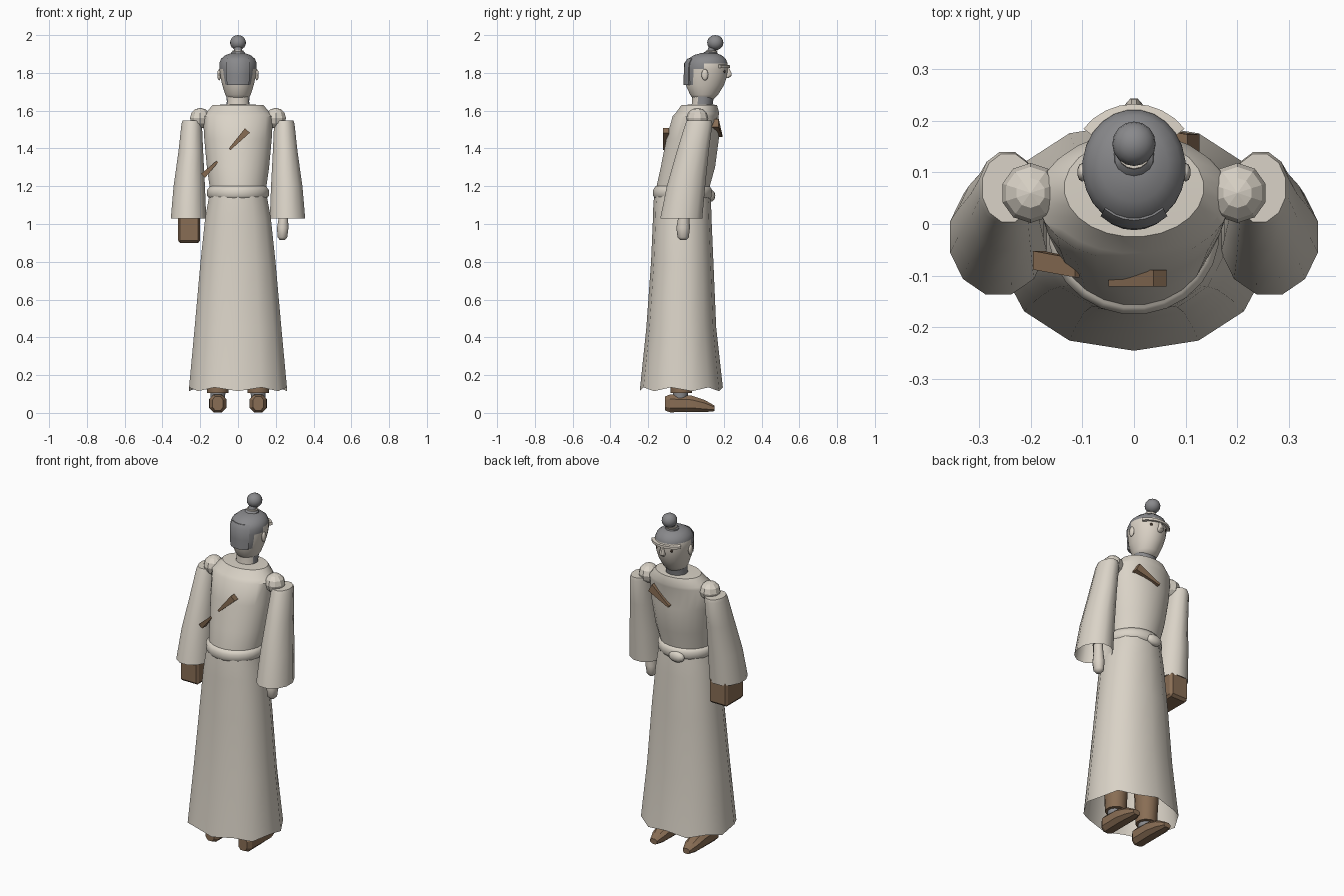
import bpy, bmesh, math
from mathutils import Vector, Matrix

if "Cube" in bpy.data.objects:
    bpy.data.objects.remove(bpy.data.objects["Cube"])


def material(name, rgb):
    m = bpy.data.materials.new(name)
    m.diffuse_color = (*rgb, 1)
    m.use_nodes = True
    m.node_tree.nodes["Principled BSDF"].inputs["Base Color"].default_value = m.diffuse_color
    return m


CLOTH = material("cream cloth", (0.70, 0.65, 0.57))
SKIN = material("pale skin", (0.70, 0.64, 0.56))
GREY = material("grey hair", (0.25, 0.25, 0.26))
BROWN = material("brown leather", (0.25, 0.155, 0.09))
DARK = material("dark eye", (0.05, 0.035, 0.025))


def finish(name, bm, mats, angle=40, matrix=None):
    """Turn a bmesh into a shaded object; angle 0 keeps it flat."""
    if matrix:
        bm.transform(matrix)
    bmesh.ops.recalc_face_normals(bm, faces=bm.faces)
    me = bpy.data.meshes.new(name)
    bm.to_mesh(me)
    bm.free()
    for m in mats:
        me.materials.append(m)
    if angle:
        me.shade_smooth()
        me.set_sharp_from_angle(angle=math.radians(angle))
    ob = bpy.data.objects.new(name, me)
    bpy.context.collection.objects.link(ob)
    return ob


def loft(name, rings, n, mats, power=1.0, caps=(True, True), angle=40,
         matrix=None, hem=0.0):
    """Skin a stack of rounded rings given as (x, y, z, rx, ry)."""
    bm = bmesh.new()
    rows = []
    for i, (x, y, z, rx, ry) in enumerate(rings):
        row = []
        for k in range(n):
            a = 2 * math.pi * (k + 0.5) / n
            c, s = math.cos(a), math.sin(a)
            px = math.copysign(abs(c) ** power, c)
            py = math.copysign(abs(s) ** power, s)
            wave = hem * (k % 2) if i == 0 else 0
            row.append(bm.verts.new((x + rx * px, y + ry * py, z + wave)))
        rows.append(row)
    for a, b in zip(rows, rows[1:]):
        for k in range(n):
            j = (k + 1) % n
            bm.faces.new((a[k], a[j], b[j], b[k]))
    if caps[0]:
        bm.faces.new(rows[0])
    if caps[1]:
        bm.faces.new(rows[-1])
    return finish(name, bm, mats, angle, matrix)


def ball(name, centre, size, mat, seg=12, rings=8, angle=60):
    bm = bmesh.new()
    bmesh.ops.create_uvsphere(bm, u_segments=seg, v_segments=rings, radius=1)
    return finish(name, bm, [mat], angle,
                  Matrix.Translation(centre) @ Matrix.Diagonal((*size, 1)))


def bar(name, a, b, wide_a, wide_b, depth, mat):
    """Tapered strip between two points, lying flat against the body."""
    a, b = Vector(a), Vector(b)
    out = Vector((0, depth, 0))
    side = (b - a).cross(out).normalized()
    bm = bmesh.new()
    ends = [[bm.verts.new(p + side * w * u + out * v)
             for u, v in ((-1, -1), (1, -1), (1, 1), (-1, 1))]
            for p, w in ((a, wide_a / 2), (b, wide_b / 2))]
    for k in range(4):
        j = (k + 1) % 4
        bm.faces.new((ends[0][k], ends[0][j], ends[1][j], ends[1][k]))
    bm.faces.new(ends[0])
    bm.faces.new(ends[1])
    return finish(name, bm, [mat], 0)


# Long skirt with a zigzag hem, open underneath
loft("skirt", [(0, -.025, .115, .265, .22), (0, -.025, .45, .235, .185),
               (0, -.02, .8, .203, .165), (0, -.02, 1.03, .178, .155),
               (0, -.02, 1.10, .165, .153), (0, -.02, 1.17, .152, .147)],
     14, [CLOTH], power=.9, caps=(False, True), hem=.02)

# Robe top leaning forward, shoulders closing to the neck opening
loft("robe_top", [(0, -.02, 1.13, .145, .14), (0, -.015, 1.2, .152, .142),
                  (0, .01, 1.3, .166, .145), (0, .035, 1.45, .18, .14),
                  (0, .05, 1.57, .187, .122), (0, .06, 1.585, .175, .117),
                  (0, .07, 1.63, .135, .095), (0, .085, 1.632, .075, .06)],
     24, [CLOTH])

# Belt and its knot
loft("belt", [(0, -.018, 1.13, .15, .145), (0, -.018, 1.15, .165, .157),
              (0, -.018, 1.18, .165, .157), (0, -.018, 1.2, .15, .145)],
     24, [CLOTH], angle=70)
ball("belt_knot", (-.03, .13, 1.15), (.05, .025, .032), CLOTH)

# Strap sections showing on the back and the chest
bar("strap_back_upper", (.05, -.105, 1.495), (-.045, -.105, 1.395), .035, .012, .016, BROWN)
bar("strap_back_lower", (-.11, -.085, 1.33), (-.185, -.07, 1.255), .012, .03, .018, BROWN)
bar("strap_chest", (.115, .155, 1.535), (-.02, .175, 1.465), .05, .012, .018, BROWN)

for s, side in ((-1, "left"), (1, "right")):
    # Bell sleeve, open at the cuff
    loft(side + "_sleeve", [(s * .262, -.025, 1.03, .097, .115),
                            (s * .258, 0, 1.2, .086, .105),
                            (s * .25, .035, 1.38, .068, .088),
                            (s * .245, .068, 1.53, .056, .074),
                            (s * .243, .07, 1.548, .052, .068)],
         12, [CLOTH], caps=(False, True))
    # Faceted shoulder pad
    ball(side + "_shoulder", (s * .2, .06, 1.56), (.057, .058, .055), CLOTH, 10, 6, 0)
    # Shoe, lofted from heel to toe
    x = s * .107
    loft(side + "_shoe", [(x, -.05, -.11, .03, .04), (x, -.05, -.085, .048, .05),
                          (x, -.048, .03, .05, .046), (x, -.036, .1, .043, .034),
                          (x, -.024, .15, .024, .016)],
         8, [BROWN], power=.8, angle=25, matrix=Matrix.Rotation(-math.pi / 2, 4, 'X'))
    # Ankle and trouser leg
    loft(side + "_ankle", [(x, -.03, .08, .04, .04), (x, -.03, .12, .042, .042)], 12, [GREY])
    loft(side + "_leg", [(x, -.025, .105, .058, .058), (x, -.02, .5, .075, .08),
                         (s * .08, -.02, 1.0, .07, .08)], 12, [BROWN])
    # Ear and eye
    ball(side + "_ear", (s * .1, .1, 1.79), (.01, .018, .03), SKIN, 10, 8)
    ball(side + "_eye", (s * .042, .2, 1.808), (.015, .01, .01), DARK, 10, 6)

# Bare hand on one side, leather mitt on the other
loft("right_hand", [(.235, -.015, .915, .014, .016), (.235, -.015, .93, .027, .03),
                    (.237, -.015, .98, .032, .036), (.24, -.012, 1.03, .026, .03),
                    (.245, -.01, 1.1, .024, .028)], 10, [SKIN], angle=60)
loft("right_forearm", [(.245, -.01, 1.08, .028, .03), (.24, .06, 1.5, .035, .04)], 10, [SKIN])
bm = bmesh.new()
bmesh.ops.create_cube(bm, size=1)
bmesh.ops.bevel(bm, geom=bm.edges[:], offset=.09, segments=1, affect='EDGES')
finish("left_mitt", bm, [BROWN], 0,
       Matrix.Translation((-.259, -.01, .975)) @ Matrix.Diagonal((.118, .17, .15, 1)))
loft("left_forearm", [(-.25, -.01, 1.03, .03, .035), (-.24, .06, 1.5, .035, .04)], 10, [SKIN])

# Neck: grey in front and at the sides, skin behind
neck = loft("neck", [(0, .08, 1.59, .064, .058), (0, .088, 1.65, .06, .056),
                     (0, .095, 1.7, .064, .064)], 20, [SKIN, GREY])
for p in neck.data.polygons:
    p.material_index = int(p.normal.y > -.5)

# Head with hair on the crown and down the back
head = loft("head", [(0, .092, 1.655, .05, .05), (0, .096, 1.685, .068, .075),
                     (0, .1, 1.735, .084, .102), (0, .106, 1.78, .094, .111),
                     (0, .109, 1.82, .1, .113), (0, .109, 1.85, .1, .112),
                     (0, .111, 1.875, .09, .1), (0, .115, 1.895, .066, .072),
                     (0, .12, 1.906, .03, .035)], 24, [SKIN, GREY], angle=60)
for p in head.data.polygons:
    c = p.center
    p.material_index = int(c.z > 1.85 or (c.z > 1.735 and c.y < .04)
                           or (c.z > 1.82 and c.y < .1))

# Raised hair panel at the back of the head
bm = bmesh.new()
cols = []
for k in range(7):
    a = math.radians(-90 + 38 * (k - 3) / 3)
    cols.append([bm.verts.new((rx * math.cos(a), y + ry * math.sin(a), z))
                 for z, y, rx, ry in ((1.735, .1, .085, .095), (1.735, .1, .095, .112),
                                      (1.79, .107, .1, .119), (1.85, .109, .105, .119),
                                      (1.875, .111, .093, .104), (1.875, .111, .08, .09))])
for a, b in zip(cols, cols[1:]):
    for i in range(5):
        bm.faces.new((a[i], b[i], b[i + 1], a[i + 1]))
bm.faces.new(cols[0])
bm.faces.new(cols[-1])
finish("back_hair", bm, [GREY])

# Topknot with its tie
loft("topknot_base", [(0, .125, 1.89, .042, .042), (0, .13, 1.908, .038, .036),
                      (0, .135, 1.918, .022, .022), (0, .145, 1.94, .024, .024)], 14, [GREY])
loft("topknot_tie", [(0, .134, 1.908, .031, .03), (0, .137, 1.919, .031, .03)], 14, [SKIN])
ball("topknot", (0, .155, 1.96), (.042, .043, .04), GREY, 16, 10)

# Curved brow ridge and nose
bm = bmesh.new()
prev = None
for k in range(9):
    a = math.radians(38 + 13 * k)
    cur = [bm.verts.new((r * math.cos(a), .108 + r * math.sin(a), z))
           for r, z in ((.098, 1.826), (.124, 1.826), (.124, 1.84), (.098, 1.846))]
    if prev:
        for i in range(4):
            bm.faces.new((prev[i], prev[(i + 1) % 4], cur[(i + 1) % 4], cur[i]))
    else:
        bm.faces.new(cur)
    prev = cur
bm.faces.new(prev)
finish("brow", bm, [SKIN])
loft("nose", [(0, .212, 1.772, .012, .012), (0, .222, 1.785, .019, .022),
              (0, .222, 1.8, .014, .02), (0, .212, 1.835, .009, .012)], 8, [SKIN], angle=50)
